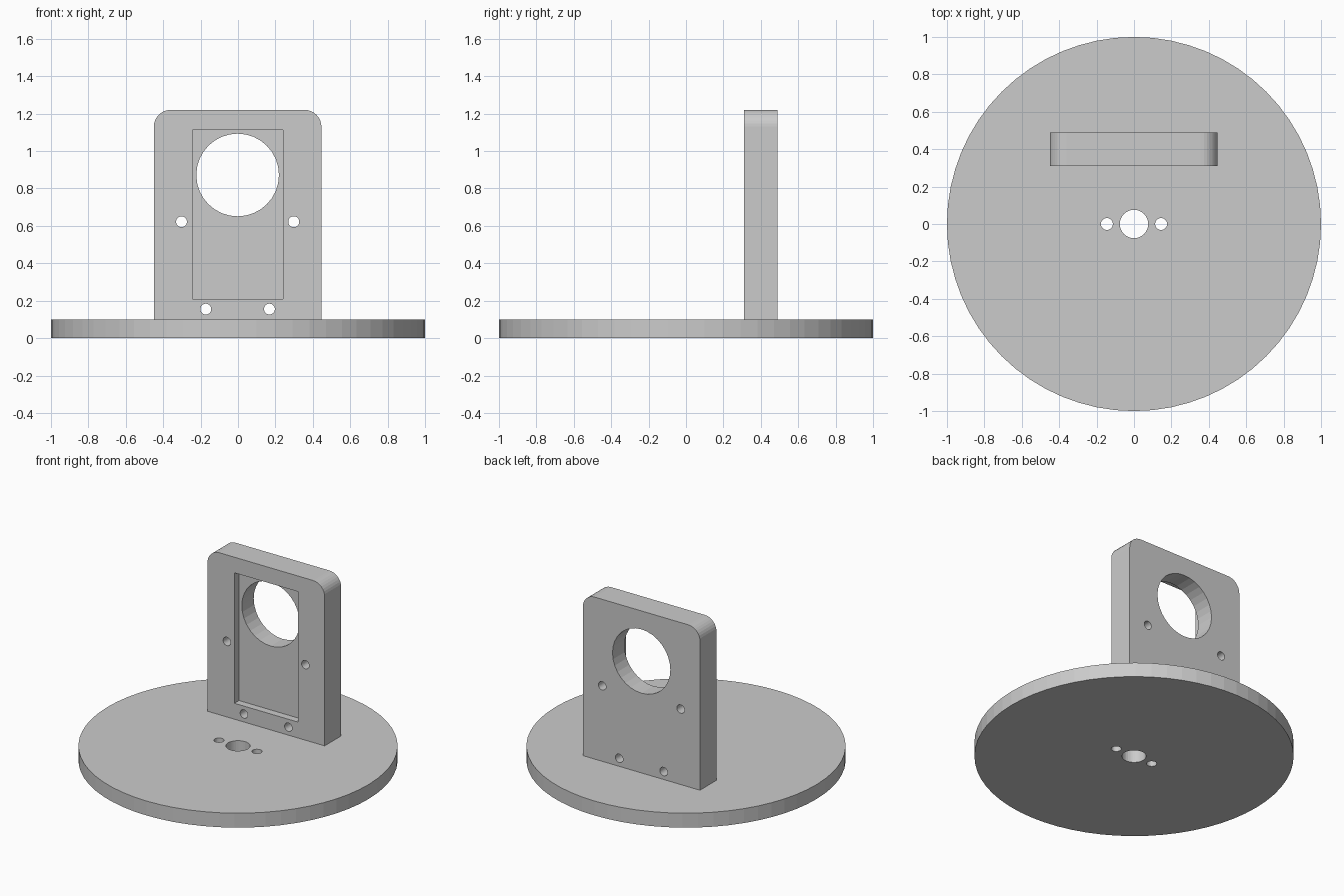
import bpy, bmesh, math

if "Cube" in bpy.data.objects:
    bpy.data.objects.remove(bpy.data.objects["Cube"])


def prism(name, points, base, direction):
    """Extrude a closed outline; base and direction map it into space."""
    bm = bmesh.new()
    face = bm.faces.new([bm.verts.new(base(u, v)) for u, v in points])
    top = bmesh.ops.extrude_face_region(bm, geom=[face])["geom"]
    bmesh.ops.translate(bm, vec=direction,
                        verts=[g for g in top if isinstance(g, bmesh.types.BMVert)])
    bmesh.ops.recalc_face_normals(bm, faces=bm.faces)
    mesh = bpy.data.meshes.new(name)
    bm.to_mesh(mesh)
    bm.free()
    obj = bpy.data.objects.new(name, mesh)
    bpy.context.collection.objects.link(obj)
    return obj


def arc(cx, cy, r, start, end, n):
    return [(cx + r * math.cos(math.radians(start + (end - start) * i / n)),
             cy + r * math.sin(math.radians(start + (end - start) * i / n)))
            for i in range(n + 1)]


def circle(cx, cy, r, n=32):
    return arc(cx, cy, r, 0, 360, n)[:-1]


def cut(target, cutter):
    mod = target.modifiers.new("cut", "BOOLEAN")
    mod.operation = "DIFFERENCE"
    mod.solver = "EXACT"
    mod.object = cutter
    bpy.context.view_layer.objects.active = target
    bpy.ops.object.modifier_apply(modifier=mod.name)
    bpy.data.objects.remove(cutter)


def at_z(z):
    return lambda u, v: (u, v, z)


def at_y(y):
    return lambda u, v: (u, y, v)


# Round base with centre shaft hole and two screw holes
base = prism("base_disc", circle(0, 0, 1, 64), at_z(0), (0, 0, 0.1))
for x, r in ((0, 0.076), (-0.145, 0.032), (0.145, 0.032)):
    cut(base, prism("hole_cutter", circle(x, 0, r), at_z(-0.1), (0, 0, 0.3)))

# Upright plate with rounded top corners
L, R, TOP, RAD = -0.45, 0.446, 1.22, 0.09
outline = [(L, 0.1), (R, 0.1)]
outline += arc(R - RAD, TOP - RAD, RAD, 0, 90, 8)
outline += arc(L + RAD, TOP - RAD, RAD, 90, 180, 8)
plate = prism("upright_plate", outline, at_y(0.31), (0, 0.18, 0))

# Shallow rectangular pocket in the front face
pocket = [(-0.244, 0.21), (0.241, 0.21), (0.241, 1.112), (-0.244, 1.112)]
cut(plate, prism("pocket_cutter", pocket, at_y(0.21), (0, 0.15, 0)))

# Large round opening and four screw holes through the plate
for x, z, r in ((-0.002, 0.872, 0.221), (-0.302, 0.622, 0.029), (0.298, 0.622, 0.029),
                (-0.172, 0.155, 0.029), (0.168, 0.155, 0.029)):
    cut(plate, prism("hole_cutter", circle(x, z, r), at_y(0.2), (0, 0.4, 0)))
